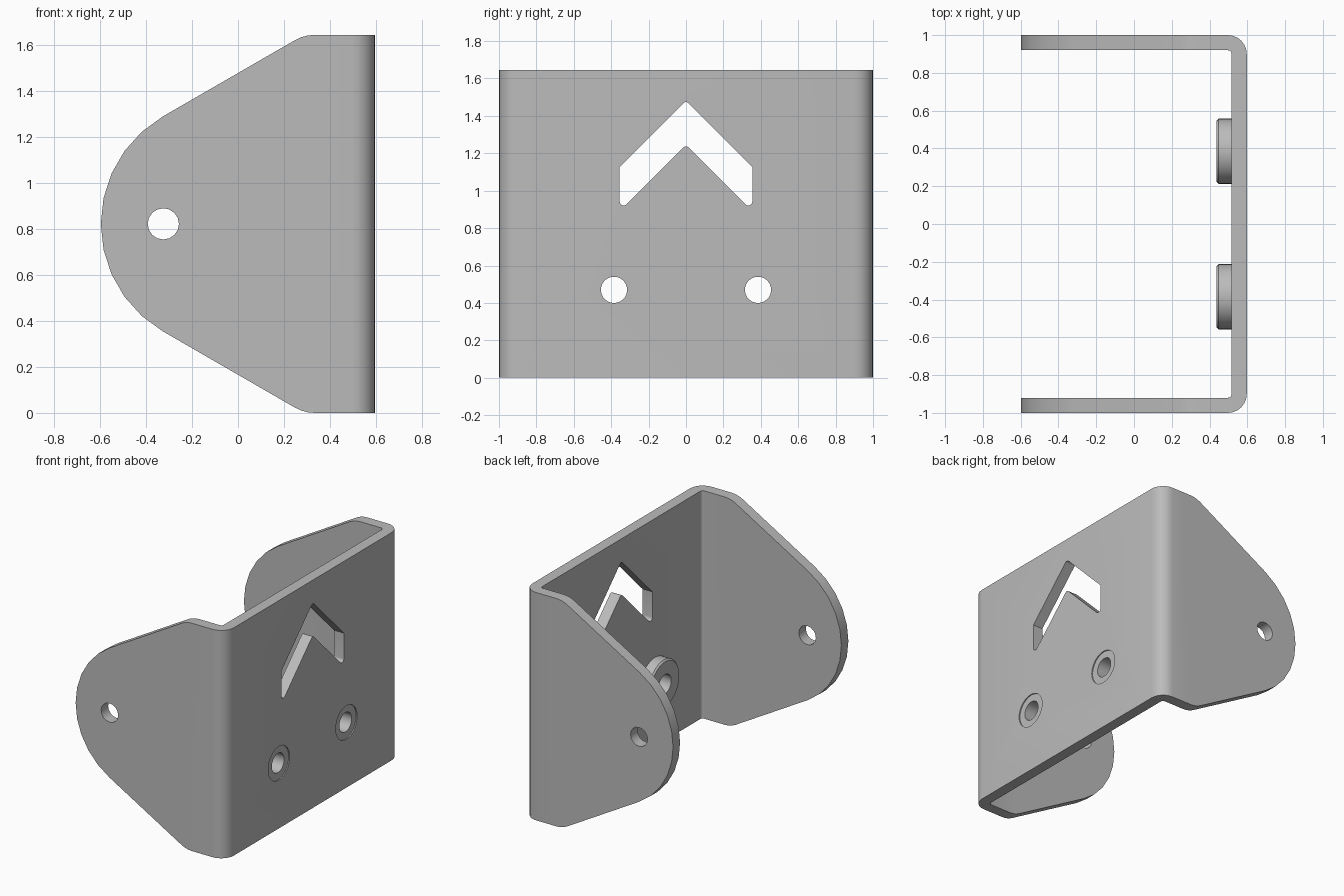
import bpy, bmesh, math
from mathutils import Vector, Matrix

if "Cube" in bpy.data.objects:
    bpy.data.objects.remove(bpy.data.objects["Cube"])

H, T, X = 1.645, 0.08, 0.597      # height, sheet thickness, half depth
MID = H / 2

steel = bpy.data.materials.new("grey_steel")
steel.use_nodes = True
GREY = (0.5, 0.5, 0.5, 1)
steel.diffuse_color = GREY
steel.node_tree.nodes["Principled BSDF"].inputs["Base Color"].default_value = GREY


def rounded(corners, steps=6):
    """Outline from (u, v, radius) corners, each turned into an arc."""
    out, n = [], len(corners)
    for i, (u, v, r) in enumerate(corners):
        p = Vector((u, v))
        if r == 0:
            out.append(p)
            continue
        a = (Vector(corners[i - 1][:2]) - p).normalized()
        b = (Vector(corners[(i + 1) % n][:2]) - p).normalized()
        half = a.angle(b) / 2
        centre = p + (a + b).normalized() * (r / math.sin(half))
        start = p + a * (r / math.tan(half)) - centre
        sweep = (p + b * (r / math.tan(half)) - centre).angle_signed(start)
        for k in range(steps + 1):
            out.append(centre + Matrix.Rotation(sweep * k / steps, 2) @ start)
    return out


def finish(name, bm):
    bmesh.ops.recalc_face_normals(bm, faces=bm.faces)
    mesh = bpy.data.meshes.new(name)
    bm.to_mesh(mesh)
    bm.free()
    mesh.materials.append(steel)
    obj = bpy.data.objects.new(name, mesh)
    bpy.context.collection.objects.link(obj)
    return obj


def prism(name, outline, axis, lo, hi):
    """Extrude an outline along x, y or z between lo and hi."""
    place = {"x": lambda u, v, d: (d, u, v),
             "y": lambda u, v, d: (u, d, v),
             "z": lambda u, v, d: (u, v, d)}[axis]
    bm = bmesh.new()
    face = bm.faces.new([bm.verts.new(place(u, v, lo)) for u, v in outline])
    top = bmesh.ops.extrude_face_region(bm, geom=[face])["geom"]
    verts = [g for g in top if isinstance(g, bmesh.types.BMVert)]
    bmesh.ops.translate(bm, verts=verts, vec=place(0, 0, hi - lo))
    return finish(name, bm)


def circle(u, v, r, n):
    return [(u + r * math.cos(math.tau * k / n), v + r * math.sin(math.tau * k / n))
            for k in range(n)]


def activate(obj):
    bpy.ops.object.select_all(action="DESELECT")
    obj.select_set(True)
    bpy.context.view_layer.objects.active = obj


def combine(obj, cutter, operation="DIFFERENCE"):
    activate(obj)
    mod = obj.modifiers.new("cut", "BOOLEAN")
    mod.operation, mod.solver, mod.object = operation, "EXACT", cutter
    bpy.ops.object.modifier_apply(modifier=mod.name)
    bpy.data.objects.remove(cutter)


def smooth(obj):
    activate(obj)
    bpy.ops.object.shade_smooth_by_angle(angle=math.radians(30))


# Folded sheet: U-shaped plan with bent corners
plan = rounded([(-X, -1, 0), (X, -1, 0.1), (X, 1, 0.1), (-X, 1, 0),
                (-X, 1 - T, 0), (X - T, 1 - T, 0.02),
                (X - T, T - 1, 0.02), (-X, T - 1, 0)])
bracket = prism("bracket", plan, "z", 0, H)

# Tapered flanges with a round nose
R = 0.54
nose = [(R - X + R * math.cos(math.radians(a)), MID + R * math.sin(math.radians(a)))
        for a in range(120, 241, 12)]
knee = R - X - R / 2 + (MID - R * math.sin(math.radians(60))) / math.tan(math.radians(30))
side = rounded([(u, v, 0) for u, v in nose] +
               [(knee, 0, 0.17), (1, 0, 0), (1, H, 0), (knee, H, 0.17)], steps=3)
combine(bracket, prism("flange_shape", side, "y", -1.2, 1.2), "INTERSECT")

# Pivot holes through both flanges
combine(bracket, prism("pivot_cutter", circle(-0.325, MID, 0.068, 16), "y", -1.2, 1.2))

# Chevron window in the web
chevron = rounded([(0, 1.482, 0.02), (0.355, 1.127, 0), (0.355, 0.89, 0.022),
                   (0, 1.245, 0.02), (-0.355, 0.89, 0.022), (-0.355, 1.127, 0)])
combine(bracket, prism("chevron_cutter", chevron, "x", 0.3, 0.8))

# Press-fit nuts: wide collar inside, shank set into the web
NUT_Z, NUT_Y, SEAT = 0.47, 0.385, X - T
section = [(0.07, SEAT - T), (0.162, SEAT - T), (0.173, SEAT - T + 0.011),
           (0.173, SEAT), (0.122, SEAT), (0.122, X - 0.008), (0.07, X - 0.008)]
for label, y in (("right", -NUT_Y), ("left", NUT_Y)):
    combine(bracket, prism("nut_cutter", circle(y, NUT_Z, 0.122, 32), "x", 0.3, 0.8))
    bm = bmesh.new()
    verts = [bm.verts.new((x, y + r, NUT_Z)) for r, x in section]
    edges = [bm.edges.new((verts[i - 1], verts[i])) for i in range(len(verts))]
    bmesh.ops.spin(bm, geom=verts + edges, cent=(0, y, NUT_Z), axis=(1, 0, 0),
                   angle=math.tau, steps=32)
    bmesh.ops.remove_doubles(bm, verts=bm.verts, dist=0.0005)
    smooth(finish(label + "_press_nut", bm))

smooth(bracket)
